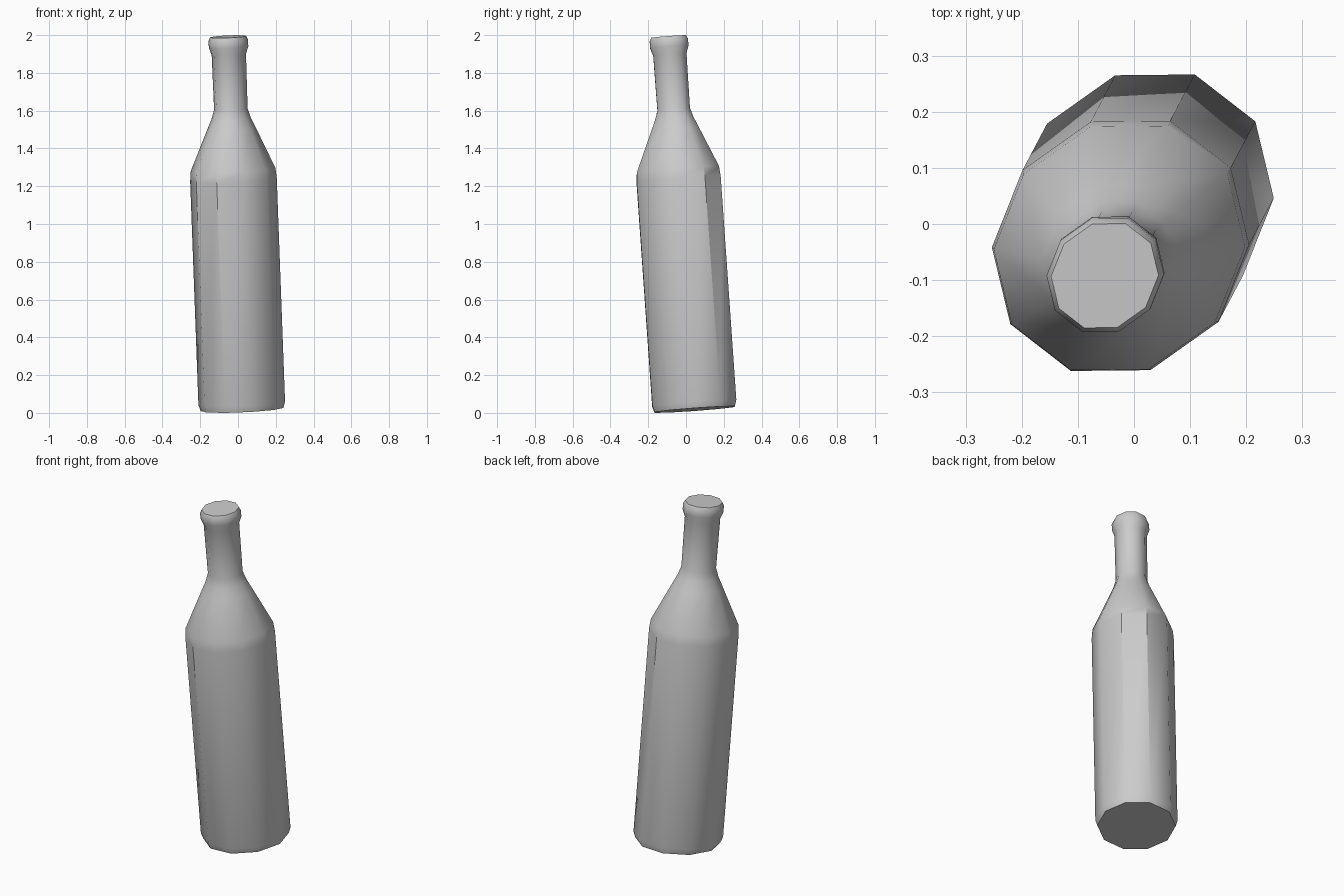
import bpy
import bmesh
from math import cos, sin, pi, radians
from mathutils import Matrix, Vector

cube = bpy.data.objects.get("Cube")
if cube:
    bpy.data.objects.remove(cube)

SIDES = 10
# (radius, distance along the bottle axis) from base to lip
PROFILE = [
    (0.222, 0.0), (0.2325, 0.033),      # base chamfer
    (0.2325, 1.22), (0.227, 1.275),     # body and shoulder edge
    (0.131, 1.49), (0.106, 1.545),      # shoulder slope
    (0.090, 1.595), (0.092, 1.885),     # neck
    (0.106, 1.925), (0.106, 1.96), (0.097, 1.98),  # lip
]

glass = bpy.data.materials.new("plain grey")
glass.use_nodes = True
grey = (0.6, 0.6, 0.6, 1.0)
glass.diffuse_color = grey
glass.node_tree.nodes["Principled BSDF"].inputs["Base Color"].default_value = grey

# Bottle: stacked rings joined by quads, closed at both ends
bm = bmesh.new()
rings = []
for r, s in PROFILE:
    angles = [2 * pi * i / SIDES - radians(2) for i in range(SIDES)]
    rings.append([bm.verts.new((r * cos(a), r * sin(a), s)) for a in angles])
for low, high in zip(rings, rings[1:]):
    for i in range(SIDES):
        j = (i + 1) % SIDES
        bm.faces.new((low[i], low[j], high[j], high[i]))
bm.faces.new(reversed(rings[0]))
bm.faces.new(rings[-1])

# Slightly oval cross-section, then the lean of the whole bottle
turn = Matrix.Rotation(radians(50), 4, 'Z')
oval = turn @ Matrix.Diagonal((1.045, 0.95, 1, 1)) @ turn.inverted()
axis = Vector((-0.037, -0.07, 1))
lean = Vector((0, 0, 1)).rotation_difference(axis).to_matrix().to_4x4()
bm.transform(Matrix.Translation((0.021, 0.046, 0)) @ lean @ oval)
floor = min(v.co.z for v in bm.verts)
bmesh.ops.translate(bm, verts=bm.verts, vec=(0, 0, -floor))

mesh = bpy.data.meshes.new("bottle")
bm.to_mesh(mesh)
bm.free()
mesh.materials.append(glass)
bottle = bpy.data.objects.new("bottle", mesh)
bpy.context.collection.objects.link(bottle)

# Smooth sides with crisp base and lip edges
bpy.ops.object.select_all(action='DESELECT')
bottle.select_set(True)
bpy.context.view_layer.objects.active = bottle
bpy.ops.object.shade_smooth_by_angle(angle=radians(38))
